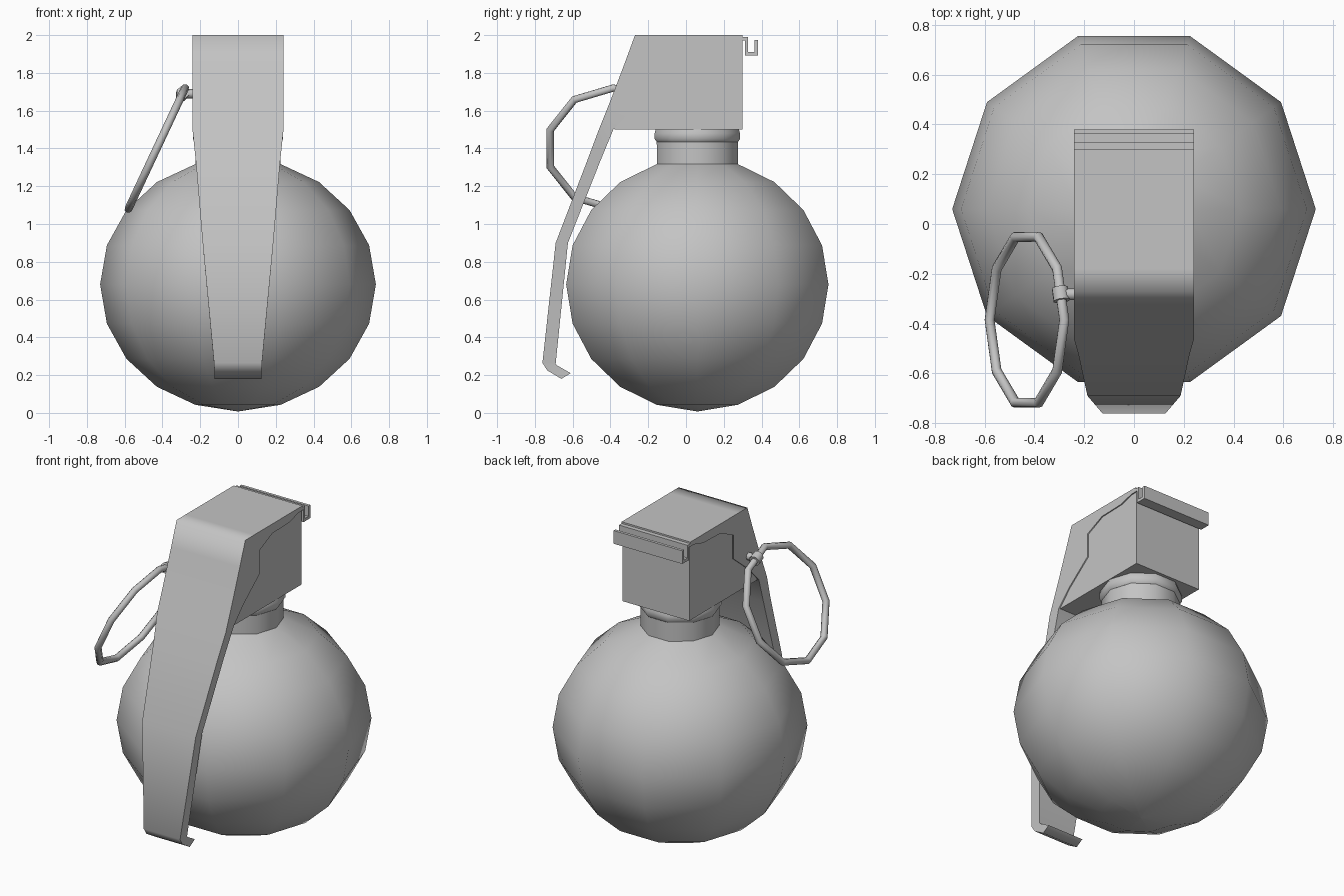
import bpy, bmesh, math
from mathutils import Vector

if "Cube" in bpy.data.objects:
    bpy.data.objects.remove(bpy.data.objects["Cube"])

grey = bpy.data.materials.new("plain grey")
grey.use_nodes = True
COL = (0.55, 0.55, 0.55, 1)
grey.diffuse_color = COL
grey.node_tree.nodes["Principled BSDF"].inputs["Base Color"].default_value = COL


def finish(bm, name, angle):
    bmesh.ops.recalc_face_normals(bm, faces=bm.faces)
    mesh = bpy.data.meshes.new(name)
    bm.to_mesh(mesh)
    bm.free()
    mesh.materials.append(grey)
    ob = bpy.data.objects.new(name, mesh)
    bpy.context.collection.objects.link(ob)
    bpy.ops.object.select_all(action='DESELECT')
    ob.select_set(True)
    bpy.context.view_layer.objects.active = ob
    bpy.ops.object.shade_smooth_by_angle(angle=math.radians(angle))
    return ob


def bridge(bm, rings, closed=False):
    """Join equal vertex rings with quads, capping the ends if open."""
    n = len(rings[0])
    pairs = list(zip(rings, rings[1:]))
    if closed:
        pairs.append((rings[-1], rings[0]))
    for a, b in pairs:
        for i in range(n):
            j = (i + 1) % n
            bm.faces.new((a[i], a[j], b[j], b[i]))
    if not closed:
        bm.faces.new(rings[0])
        bm.faces.new(rings[-1])


def lathe(name, profile, y, sides=10):
    bm = bmesh.new()
    rings = []
    for r, z in profile:
        rings.append([bm.verts.new((r * math.cos(math.tau * i / sides),
                                    y + r * math.sin(math.tau * i / sides), z))
                      for i in range(sides)])
    bridge(bm, rings)
    return finish(bm, name, 50)


def strap(name, stations, angle):
    """Loft of rectangles: outer (y, z), inner (y, z), half width."""
    bm = bmesh.new()
    rings = []
    for (oy, oz), (iy, iz), w in stations:
        rings.append([bm.verts.new(p) for p in
                      ((-w, oy, oz), (w, oy, oz), (w, iy, iz), (-w, iy, iz))])
    bridge(bm, rings)
    return finish(bm, name, angle)


def tube(name, points, radius, closed, sides=8, axis=None):
    """Sweep a round section along a planar path."""
    bm = bmesh.new()
    n = len(points)
    rings = []
    for i, p in enumerate(points):
        a = points[(i - 1) % n] if closed or i > 0 else p
        b = points[(i + 1) % n] if closed or i < n - 1 else p
        t = (b - a).normalized()
        u = axis.cross(t).normalized()
        v = t.cross(u)
        rings.append([bm.verts.new(p + radius * (u * math.cos(math.tau * k / sides)
                                                 + v * math.sin(math.tau * k / sides)))
                      for k in range(sides)])
    bridge(bm, rings, closed)
    return finish(bm, name, 50)


# Round body running into the neck
step = math.pi / 10
body = [(0.004, 0.008)]
body += [(0.73 * math.sin(k * step), 0.68 - 0.67 * math.cos(k * step)) for k in range(1, 10)]
body.append((0.226, 1.45))
lathe("body", body, 0.06)

# Collar between the neck and the head
lathe("collar", [(0.226, 1.435), (0.238, 1.45), (0.238, 1.48), (0.228, 1.51)], 0.06)

# Head block with a sloping front
strap("head", [((0.30, 1.98), (0.30, 1.5), 0.233),
               ((-0.23, 1.98), (-0.38, 1.5), 0.233)], 50)

# Safety lever: top plate with side flanges, then the long tapering arm and lip
W = 0.24
strap("lever", [
    ((0.30, 2.0), (0.30, 1.98), W),
    ((0.27, 2.0), (0.26, 1.97), W),
    ((0.17, 2.0), (0.17, 1.945), W),
    ((0.0, 2.0), (0.0, 1.94), W),
    ((-0.18, 2.0), (-0.13, 1.88), W),
    ((-0.27, 2.0), (-0.13, 1.73), W),
    ((-0.325, 1.85), (-0.21, 1.665), W),
    ((-0.405, 1.64), (-0.29, 1.6), W),
    ((-0.465, 1.49), (-0.385, 1.5), W),
    ((-0.525, 1.33), (-0.455, 1.33), 0.223),
    ((-0.69, 0.90), (-0.625, 0.90), 0.187),
    ((-0.76, 0.265), (-0.69, 0.26), 0.127),
    ((-0.735, 0.225), (-0.68, 0.25), 0.125),
    ((-0.66, 0.18), (-0.61, 0.21), 0.125),
], 75)

# Folded catch at the back of the lever
strap("rear_catch", [
    ((0.26, 1.99), (0.26, 1.97), W),
    ((0.328, 1.99), (0.312, 1.972), W),
    ((0.328, 1.91), (0.312, 1.892), W),
    ((0.362, 1.91), (0.38, 1.892), W),
    ((0.362, 1.975), (0.38, 1.975), W),
], 40)

# Tilted ten-sided pull ring
centre = Vector((-0.43, -0.385, 1.40))
up, side = Vector((0.15, 0, 0.32)), Vector((0, 0.35, 0))
normal = up.cross(side).normalized()
path = [centre + up * math.cos(k * math.tau / 10) + side * math.sin(k * math.tau / 10)
        for k in range(10)]
tube("pull_ring", path, 0.021, True, axis=normal)

# Band around the ring and the pin that enters the head
mid = path[0].lerp(path[1], 0.5)
along = (path[1] - path[0]).normalized()
tube("pin_eye", [mid - along * 0.027, mid + along * 0.027], 0.034, False, axis=normal)
tube("pin", [mid, Vector((-0.2, mid.y, mid.z))], 0.024, False, axis=Vector((0, 0, 1)))
